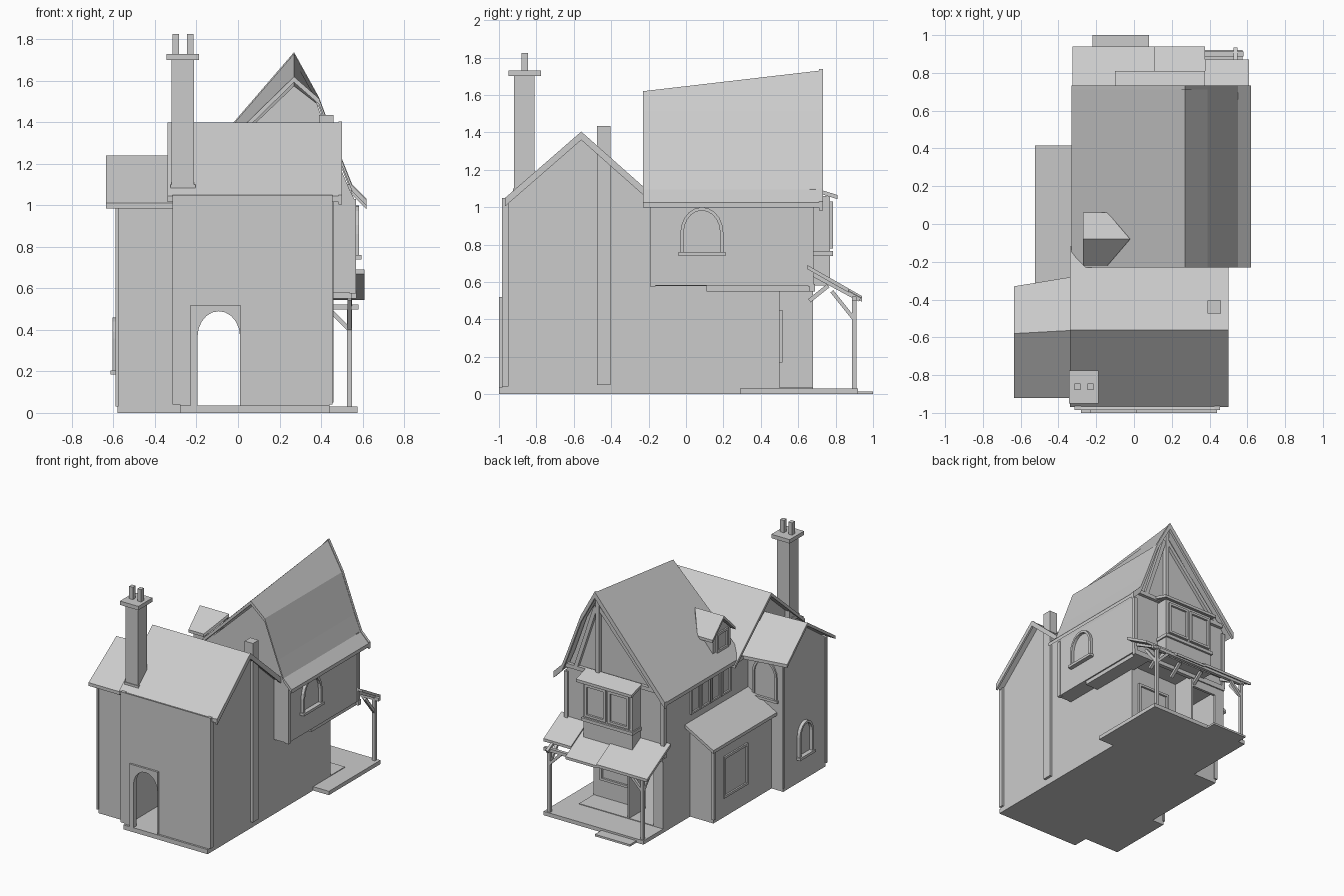
import bpy, bmesh, math
from mathutils import Vector

if "Cube" in bpy.data.objects:
    bpy.data.objects.remove(bpy.data.objects["Cube"])


def loft(name, ring_a, ring_b):
    """Closed solid between two matching rings of 3D points."""
    bm = bmesh.new()
    a = [bm.verts.new(p) for p in ring_a]
    b = [bm.verts.new(p) for p in ring_b]
    n = len(a)
    bm.faces.new(a)
    bm.faces.new(b[::-1])
    for i in range(n):
        j = (i + 1) % n
        bm.faces.new((a[i], b[i], b[j], a[j]))
    bmesh.ops.recalc_face_normals(bm, faces=bm.faces)
    me = bpy.data.meshes.new(name)
    bm.to_mesh(me)
    bm.free()
    ob = bpy.data.objects.new(name, me)
    bpy.context.collection.objects.link(ob)
    return ob


def place(pts, axis, d):
    f = {'x': lambda u, v: (d, u, v), 'y': lambda u, v: (u, d, v), 'z': lambda u, v: (u, v, d)}[axis]
    return [f(u, v) for u, v in pts]


def prism(name, pts, axis, a, b):
    return loft(name, place(pts, axis, a), place(pts, axis, b))


def box(name, x0, x1, y0, y1, z0, z1):
    return prism(name, [(x0, y0), (x1, y0), (x1, y1), (x0, y1)], 'z', z0, z1)


def slab(pts, t):
    return pts + [(u, v - t) for u, v in reversed(pts)]


def beam(name, p, q, w):
    p, q = Vector(p), Vector(q)
    d = (q - p).normalized()
    s = d.cross(Vector((0, 0, 1)))
    s = s.normalized() if s.length > 1e-3 else Vector((1, 0, 0))
    u = s.cross(d)
    o = [(s * i + u * j) * w / 2 for i, j in ((-1, -1), (1, -1), (1, 1), (-1, 1))]
    return loft(name, [p + k for k in o], [q + k for k in o])


def arch(u0, u1, z0, z1, n=10):
    """Arch outline from lower left, over the top, to lower right."""
    c, r = (u0 + u1) / 2, (u1 - u0) / 2
    h = min(r * 1.2, z1 - z0)
    return [(u0, z0)] + [(c - r * math.cos(math.pi * i / n), z1 - h + h * math.sin(math.pi * i / n))
                         for i in range(n + 1)] + [(u1, z0)]


def arched_window(name, axis, d, out, u0, u1, z0, z1):
    e = 0.018
    prism(name + "_frame", arch(u0, u1, z0, z1) + arch(u0 + e, u1 - e, z0, z1 - e)[::-1], axis, d - out, d + out)
    prism(name + "_sill", [(u0 - .01, z0 - .015), (u1 + .01, z0 - .015), (u1 + .01, z0 + .005), (u0 - .01, z0 + .005)],
          axis, d - out, d + out * 1.6)


def window(name, axis, d, out, u0, u1, z0, z1, e=0.018):
    for i, (a, b, c, f) in enumerate(((u0, u1, z0, z0 + e), (u0, u1, z1 - e, z1),
                                      (u0, u0 + e, z0 + e, z1 - e), (u1 - e, u1, z0 + e, z1 - e))):
        prism(f"{name}_frame_{i}", [(a, c), (b, c), (b, f), (a, f)], axis, d - out, d + out)


# Base plate and step
box("base_main", -.28, .44, -1.0, .68, 0, .035)
box("base_porch", -.28, .575, .29, .92, 0, .03)
box("base_wing", -.58, -.28, -.88, -.36, 0, .035)
box("base_annex", -.48, -.28, -.36, .35, 0, .033)
box("back_step", -.22, .08, .92, 1.0, 0, .015)

# Hollow ground floor with arched passage
door = arch(-.195, .01, .03, .49)
front = [(-.28, .03)] + door + [(.44, .03), (.44, .56), (-.28, .56)]
prism("front_wall", front, 'y', -.985, -.965)
prism("door_surround", [(-.23, .03)] + door[:-1] + [(.012, .03), (.012, .52), (-.23, .52)], 'y', -1.0, -.98)
box("left_wall", -.28, -.26, -.985, .68, .03, .58)
box("right_wall", .42, .44, -.985, .5, .03, .6)
box("back_wall", 0.01, .44, .48, .5, .03, .6)
box("back_room_wall", 0.01, .025, .48, .68, .03, .58)
box("back_corner_wall", -.28, -.2, .66, .68, .03, .58)
box("back_lintel", -.28, .025, .66, .68, .49, .58)
window("back_window", 'y', .5, .015, .1, .38, .17, .45)

# Front block: upper storey with gables, corner posts
prism("front_block", [(-.985, .55), (-.985, 1.05), (-.94, 1.04), (-.56, 1.375), (-.19, 1.05), (-.19, .55)],
      'x', -.28, .44)
for x0, x1 in ((-.315, -.28), (.425, .455)):
    box("corner_post", x0, x1, -.985, -.95, .04, 1.05)
ridge = [(-.968, 1.045), (-.56, 1.40), (-.12, 1.01)]
prism("front_roof", slab(ridge, .028), 'x', -.34, .49)
prism("front_roof_verge", slab([(u, v + .004) for u, v in ridge], .045), 'x', .485, .5)

# Left wing
prism("wing", [(-.88, .03), (-.88, 1.0), (-.58, 1.21), (-.36, 1.0), (-.36, .03)], 'x', -.58, -.27)
box("wing_post", -.59, -.575, -.89, -.87, .03, 1.0)
box("wing_post", -.59, -.575, -.37, -.35, .03, 1.0)
loft("wing_roof", place(slab([(-.92, 1.01), (-.58, 1.24), (-.33, 1.01)], .025), 'x', -.635),
     place(slab([(-.92, 1.01), (-.56, 1.24), (-.27, 1.01)], .025), 'x', -.27))
arched_window("wing_side_window", 'x', -.59, -.015, -.7, -.53, .2, .46)
arched_window("wing_back_window", 'y', -.36, .012, -.53, -.32, .69, .99)

# Left annex with lean-to roof
prism("annex", [(-.48, .03), (-.27, .03), (-.27, .7), (-.48, .6)], 'y', -.37, .35)
prism("annex_roof", slab([(-.525, .60), (-.27, .74)], .025), 'y', -.38, .415)
window("annex_window", 'x', -.48, .012, -.06, .23, .15, .47)
box("annex_post", -.49, -.465, .335, .36, .03, .61)

# Overhanging upper storey with sweeping roof whose ridge climbs to the back
def roof_line(z):
    return [(-.33, 1.035), (.27, z), (.39, 1.515), (.5, 1.22), (.55, 1.095), (.62, 1.025)]


def gable(z):
    return [(-.28, .57), (.56, .58), (.56, 1.03), (.54, 1.07), (.48, 1.21), (.38, 1.49), (.27, z - .045), (-.28, 1.05)]


loft("upper_storey", place(gable(1.62), 'y', -.19), place(gable(1.73), 'y', .67))
loft("upper_roof", place(slab(roof_line(1.62), .028), 'y', -.23), place(slab(roof_line(1.73), .028), 'y', .715))
prism("barge_board", slab([(u, v + .006) for u, v in roof_line(1.732)], .05), 'y', .712, .732)
box("jetty_beam", .42, .55, .11, .68, .55, .58)
for x, y in ((.55, -.18), (.55, .665), (-.28, .665)):
    box("upper_post", x - .012, x + .018, y - .012, y + .018, .575, 1.03)
box("upper_sill_beam", -.28, .57, .66, .69, .55, .59)
arched_window("right_window", 'x', .565, .018, -.03, .2, .755, 1.0)
for i in range(4):
    window("left_window", 'x', -.28, .012, -.14 + i * .125, -.025 + i * .125, .79, 1.0, .014)

# Gable timbers
box("collar_beam", -.26, .55, .66, .695, 1.07, 1.1)
box("king_post", .255, .285, .66, .70, 1.1, 1.68)
for a, b in (((-.2, 1.09), (.26, 1.6)), ((.46, 1.09), (.29, 1.6))):
    beam("gable_rafter", (a[0], .68, a[1]), (b[0], .68, b[1]), .03)

# Roof dormer
ym = -.08
prism("dormer", [(ym - .11, 1.05), (ym - .11, 1.25), (ym, 1.35), (ym + .11, 1.25), (ym + .11, 1.05)], 'x', -.25, -.05)
for s in (-1, 1):
    def strip(dz):
        return [(-.27, ym, 1.385 - dz), (-.02, ym, 1.385 - dz), (-.14, ym + s * .14, 1.25 - dz), (-.27, ym + s * .14, 1.25 - dz)]
    loft("dormer_roof", strip(0), strip(.022))
window("dormer_window", 'x', -.25, .012, ym - .07, ym + .07, 1.12, 1.27)

# Oriel window at the back
box("oriel", -.08, .34, .66, .77, .58, 1.06)
prism("oriel_roof", slab([(.68, 1.105), (.81, 1.065)], .022), 'x', -.1, .375)
box("oriel_sill", -.09, .35, .66, .785, .74, .765)
for x0 in (-.06, .14):
    window("oriel_window", 'y', .77, .016, x0, x0 + .18, .78, 1.03)

# Back porch
prism("porch_roof_wide", slab([(.65, .69), (.94, .525)], .022), 'x', -.325, .11)
prism("porch_roof_middle", slab([(.65, .68), (.94, .515)], .02), 'x', .11, .375)
prism("porch_roof_end", slab([(.65, .69), (.87, .565)], .022), 'x', .375, .61)
beam("porch_plate", (-.28, .9, .51), (.58, .9, .51), .025)
for x in (-.26, .538):
    box("porch_post", x - .012, x + .012, .887, .912, .03, .51)
    beam("porch_brace", (x, .9, .4), (x, .78, .55), .02)
    beam("porch_rafter", (x, .67, .645), (x, .93, .505), .022)
for s, x in ((1, -.26), (-1, .538)):
    beam("porch_side_brace", (x, .9, .4), (x + s * .1, .9, .5), .02)
for x in (0.0, .2, .4):
    beam("jetty_bracket", (x, .66, .5), (x, .76, .58), .022)

# Tall chimney with pots, and slim flue on the right
box("chimney_foot", -.325, -.205, -.925, -.805, 1.07, 1.1)
box("chimney", -.32, -.212, -.92, -.81, 1.08, 1.71)
box("chimney_cap", -.345, -.188, -.95, -.775, 1.7, 1.73)
for x in (-.30, -.23):
    box("chimney_pot", x - .016, x + .016, -.88, -.845, 1.73, 1.825)
box("side_flue", .39, .46, -.475, -.405, .05, 1.435)
